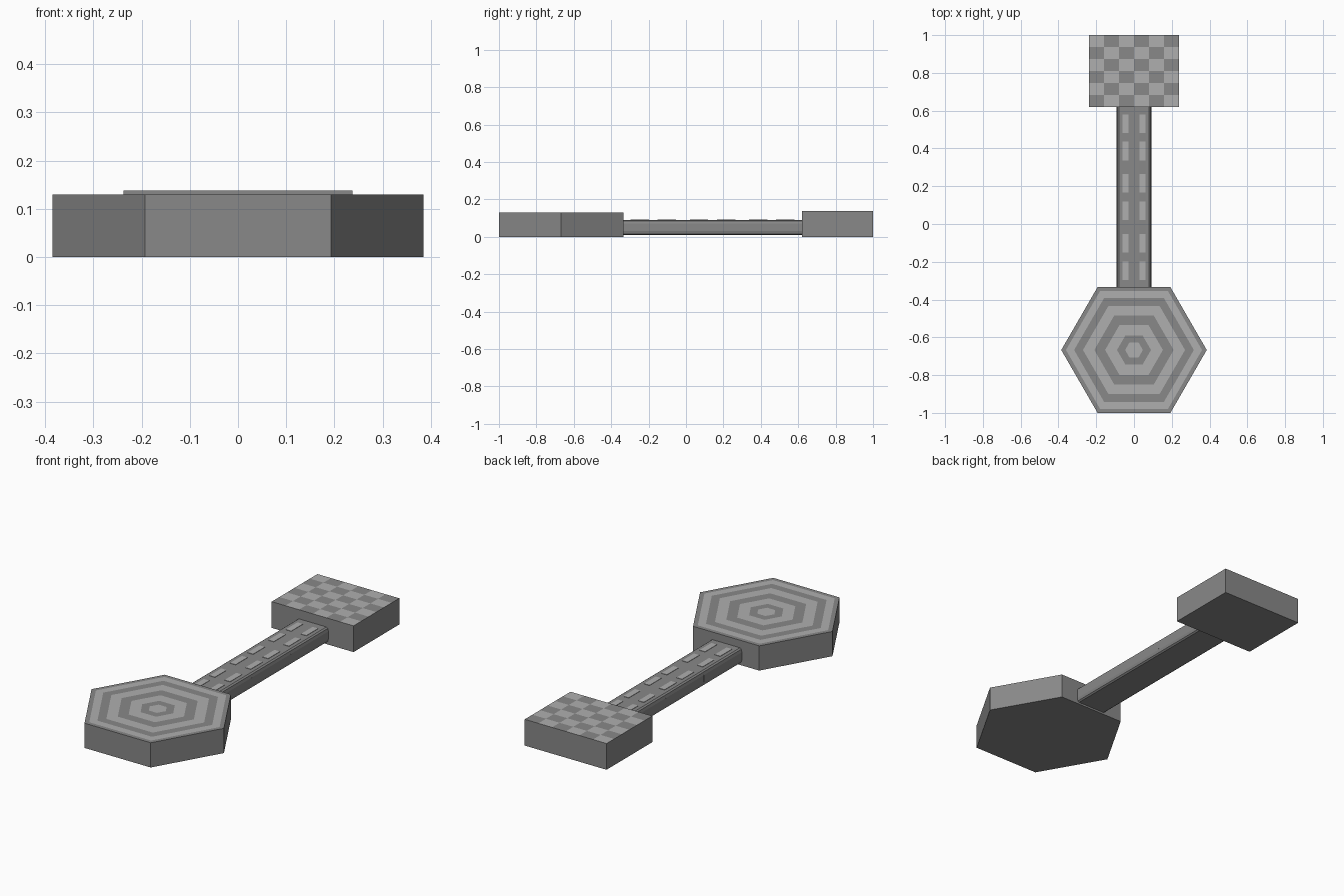
import bpy, bmesh, math

if "Cube" in bpy.data.objects:
    bpy.data.objects.remove(bpy.data.objects["Cube"])


def make_mat(name, v):
    m = bpy.data.materials.new(name)
    m.diffuse_color = (v, v, v, 1)
    m.use_nodes = True
    m.node_tree.nodes["Principled BSDF"].inputs["Base Color"].default_value = m.diffuse_color
    return m


DARK = make_mat("dark_grey", 0.25)
LIGHT = make_mat("light_grey", 0.43)


def finish(name, bm, mats=(DARK, LIGHT)):
    bmesh.ops.recalc_face_normals(bm, faces=bm.faces)
    me = bpy.data.meshes.new(name)
    bm.to_mesh(me)
    bm.free()
    for m in mats:
        me.materials.append(m)
    ob = bpy.data.objects.new(name, me)
    bpy.context.collection.objects.link(ob)
    return ob


def box(name, x0, x1, y0, y1, z0, z1, mat):
    bm = bmesh.new()
    bmesh.ops.create_cube(bm, size=1)
    for v in bm.verts:
        v.co = ((x0 + x1) / 2 + v.co.x * (x1 - x0),
                (y0 + y1) / 2 + v.co.y * (y1 - y0),
                (z0 + z1) / 2 + v.co.z * (z1 - z0))
    return finish(name, bm, (mat,))


# Hexagonal platform: top face is split into concentric painted rings
bm = bmesh.new()


def hexagon(r, z):
    return [bm.verts.new((r * math.cos(math.radians(60 * i)),
                          -0.667 + r * math.sin(math.radians(60 * i)), z))
            for i in range(6)]


def bridge_loops(a, b, mat):
    for i in range(6):
        j = (i + 1) % 6
        bm.faces.new((a[i], a[j], b[j], b[i])).material_index = mat


radii = [0.047, 0.09, 0.153, 0.21, 0.27, 0.317, 0.36, 0.385]
inner = hexagon(radii[0], 0.13)
bm.faces.new(inner).material_index = 1
for k, r in enumerate(radii[1:]):
    outer = hexagon(r, 0.13)
    bridge_loops(inner, outer, k % 2)
    inner = outer
base = hexagon(radii[-1], 0)
bridge_loops(inner, base, 0)
bm.faces.new(base)
finish("hex_platform", bm)

# Rectangular platform: top face is a 6 x 6 checkerboard
N, HX, Y0, Y1, TOP = 6, 0.238, 0.62, 1.0, 0.138
bm = bmesh.new()
grid = [[bm.verts.new((-HX + 2 * HX * i / N, Y0 + (Y1 - Y0) * j / N, TOP))
         for j in range(N + 1)] for i in range(N + 1)]
for i in range(N):
    for j in range(N):
        f = bm.faces.new((grid[i][j], grid[i + 1][j],
                          grid[i + 1][j + 1], grid[i][j + 1]))
        f.material_index = (i + j) % 2
rim = [e for e in bm.edges if e.is_boundary]
ext = bmesh.ops.extrude_edge_only(bm, edges=rim)["geom"]
for g in ext:
    if isinstance(g, bmesh.types.BMVert):
        g.co.z = 0
    elif isinstance(g, bmesh.types.BMFace):
        g.material_index = 0
bmesh.ops.holes_fill(bm, edges=[e for e in bm.edges if e.is_boundary], sides=0)
for f in bm.faces:
    if all(v.co.z < TOP / 2 for v in f.verts):
        f.material_index = 0
finish("checkered_platform", bm)

# Walkway: extruded profile with rounded long edges
half = [(0.08, 0.01), (0.088, 0.016), (0.092, 0.03),
        (0.092, 0.07), (0.088, 0.084), (0.08, 0.09)]
profile = half + [(-x, z) for x, z in reversed(half)]
bm = bmesh.new()
face = bm.faces.new([bm.verts.new((x, -0.335, z)) for x, z in profile])
ext = bmesh.ops.extrude_face_region(bm, geom=[face])["geom"]
for g in ext:
    if isinstance(g, bmesh.types.BMVert):
        g.co.y = 0.622
if not face.is_valid or len(bm.faces) < len(profile) + 2:
    bmesh.ops.holes_fill(bm, edges=[e for e in bm.edges if e.is_boundary], sides=0)
finish("walkway", bm)

# Lane dashes, two pairs on each third of the walkway
for seg in range(3):
    for end in (-1, 1):
        yc = -0.175 + 0.317 * seg + 0.0725 * end
        for s in (-1, 1):
            box("lane_dash", s * 0.044 - 0.016, s * 0.044 + 0.016,
                yc - 0.049, yc + 0.049, 0.085, 0.092, LIGHT)

# Small joint pins on the sides where the walkway sections meet
for y in (-0.017, 0.303):
    box("joint_pin", -0.0935, 0.0935, y - 0.003, y + 0.003, 0.035, 0.07, DARK)
